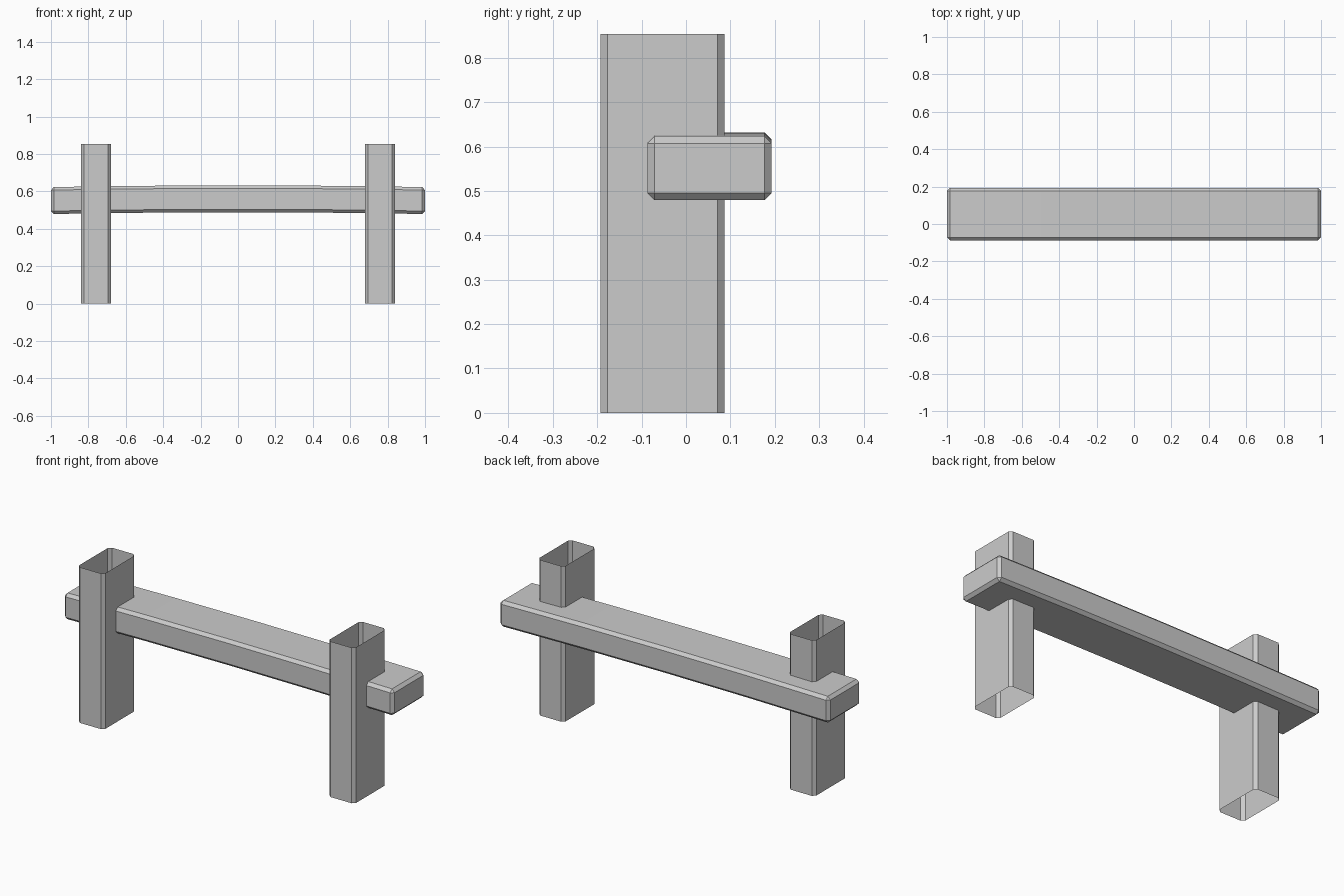
import bpy, bmesh

if "Cube" in bpy.data.objects:
    bpy.data.objects.remove(bpy.data.objects["Cube"])

BEVEL = 0.016


def box(name, lo, hi):
    """Axis-aligned box as a bmesh plus its linked object."""
    bm = bmesh.new()
    bmesh.ops.create_cube(bm, size=1)
    for v in bm.verts:
        v.co = [(a + b) / 2 + c * (b - a) for a, b, c in zip(lo, hi, v.co)]
    mesh = bpy.data.meshes.new(name)
    obj = bpy.data.objects.new(name, mesh)
    bpy.context.collection.objects.link(obj)
    return bm, obj


def finish(bm, obj):
    """Write the mesh and chamfer its sharp edges."""
    bm.normal_update()
    bm.to_mesh(obj.data)
    bm.free()
    mod = obj.modifiers.new("chamfer", 'BEVEL')
    mod.width = BEVEL
    mod.segments = 1
    mod.limit_method = 'ANGLE'


# Rail: long plank with a slight upward arch
bm, rail = box("rail", (-1, -0.087, 0.479), (1, 0.193, 0.623))
for x in (-0.5, 0, 0.5):
    bmesh.ops.bisect_plane(bm, geom=bm.verts[:] + bm.edges[:] + bm.faces[:],
                           plane_co=(x, 0, 0), plane_no=(1, 0, 0))
for v in bm.verts:
    v.co.z += 0.009 * (1 - v.co.x ** 2)
finish(bm, rail)

# Posts: hollow, open at top and bottom
for side, x in (("left", -0.76), ("right", 0.76)):
    bm, post = box(side + "_post", (x - 0.08, -0.193, 0), (x + 0.08, 0.087, 0.853))
    bm.normal_update()
    caps = [f for f in bm.faces if abs(f.normal.z) > 0.5]
    bmesh.ops.delete(bm, geom=caps, context='FACES_ONLY')
    finish(bm, post)
